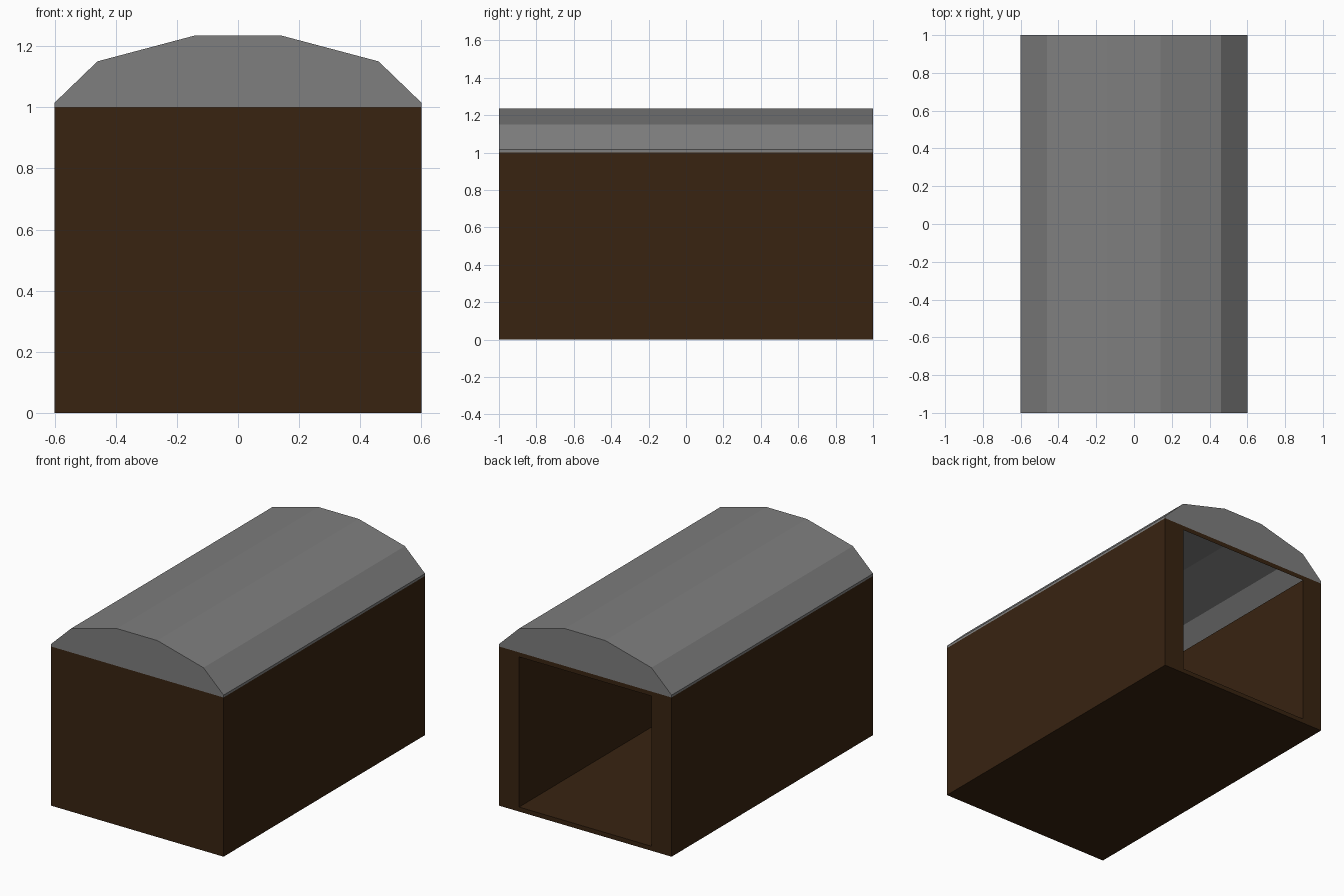
import bpy
import bmesh

if "Cube" in bpy.data.objects:
    bpy.data.objects.remove(bpy.data.objects["Cube"])


def material(name, rgb):
    m = bpy.data.materials.new(name)
    m.diffuse_color = (*rgb, 1.0)
    m.use_nodes = True
    m.node_tree.nodes["Principled BSDF"].inputs["Base Color"].default_value = m.diffuse_color
    return m


def finish(bm, name, mat):
    mesh = bpy.data.meshes.new(name)
    bm.to_mesh(mesh)
    bm.free()
    mesh.materials.append(mat)
    obj = bpy.data.objects.new(name, mesh)
    bpy.context.collection.objects.link(obj)
    return obj


brown = material("dark brown wood", (0.040, 0.017, 0.0055))
grey = material("grey roof", (0.21, 0.21, 0.21))

# Body: box with a framed opening at the back, hollow inside
bm = bmesh.new()
bmesh.ops.create_cube(bm, size=1)
for v in bm.verts:
    v.co = (v.co.x * 1.2, v.co.y * 2, v.co.z + 0.5)
bm.normal_update()
back = next(f for f in bm.faces if f.normal.y > 0.9)
bmesh.ops.inset_individual(bm, faces=[back], thickness=0.04)
for v in back.verts:
    v.co.x = 0.46 if v.co.x > 0 else -0.46
inner = bmesh.ops.extrude_discrete_faces(bm, faces=[back])["faces"][0]
for v in inner.verts:
    v.co.y = -0.9
bm.normal_update()

# Open the top of the box and the ceiling of the hollow up to the roof
tops = [f for f in bm.faces
        if abs(f.normal.z) > 0.9 and f.calc_center_median().z > 0.5]
bmesh.ops.delete(bm, geom=tops, context='FACES')
finish(bm, "body", brown)

# Roof: thin faceted vault with closed gables and an open underside
half = [(0.6, 1.0), (0.6, 1.015), (0.46, 1.15), (0.14, 1.235)]
profile = half + [(-x, z) for x, z in reversed(half)]
bm = bmesh.new()
front = [bm.verts.new((x, -1, z)) for x, z in profile]
rear = [bm.verts.new((x, 1, z)) for x, z in profile]
bm.faces.new(front)
bm.faces.new(rear[::-1])
for i in range(len(profile) - 1):
    bm.faces.new((front[i], rear[i], rear[i + 1], front[i + 1]))
bm.normal_update()
finish(bm, "roof", grey)
